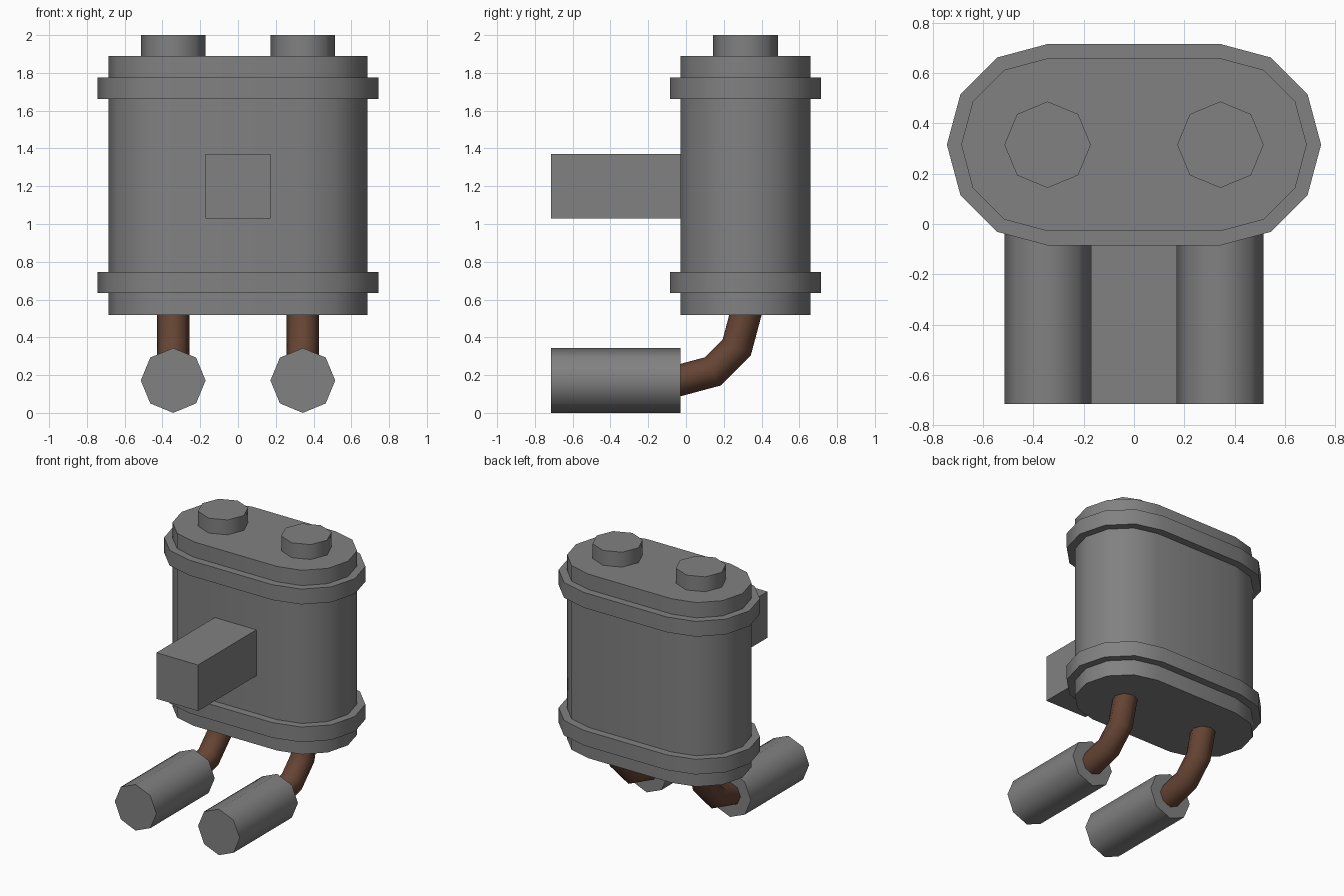
import bpy, bmesh, math
from mathutils import Vector

if "Cube" in bpy.data.objects:
    bpy.data.objects.remove(bpy.data.objects["Cube"])

U = 0.3432            # main radius unit
CY = 0.315            # depth of the tank centre
Y0, Y1 = -0.716, -0.029   # front and back of the nozzles


def material(name, rgb):
    m = bpy.data.materials.new(name)
    m.diffuse_color = (*rgb, 1)
    m.use_nodes = True
    m.node_tree.nodes["Principled BSDF"].inputs["Base Color"].default_value = m.diffuse_color
    return m


GREY = material("grey metal", (0.22, 0.22, 0.22))
BROWN = material("brown hose", (0.13, 0.058, 0.034))


def loft(name, rings, mat, angle=50, caps=True):
    """Skin a list of closed rings of points."""
    bm = bmesh.new()
    vs = [[bm.verts.new(p) for p in r] for r in rings]
    n = len(vs[0])
    for a, b in zip(vs, vs[1:]):
        for i in range(n):
            j = (i + 1) % n
            bm.faces.new((a[i], a[j], b[j], b[i]))
    if caps:
        bm.faces.new(vs[0][::-1])
        bm.faces.new(vs[-1])
    bmesh.ops.recalc_face_normals(bm, faces=bm.faces)
    me = bpy.data.meshes.new(name)
    bm.to_mesh(me)
    bm.free()
    me.materials.append(mat)
    ob = bpy.data.objects.new(name, me)
    bpy.context.collection.objects.link(ob)
    if angle:
        bpy.ops.object.select_all(action='DESELECT')
        ob.select_set(True)
        bpy.context.view_layer.objects.active = ob
        bpy.ops.object.shade_smooth_by_angle(angle=math.radians(angle))
    return ob


def stadium(r, z):
    pts = []
    for side in (1, -1):
        for k in range(7):
            a = math.radians(-90 + 30 * k)
            pts.append((side * (U + r * math.cos(a)), CY + side * r * math.sin(a), z))
    return pts


def circle(centre, r, u, v, n=8):
    c, u, v = Vector(centre), Vector(u), Vector(v)
    return [c + r * (math.cos(t) * u + math.sin(t) * v)
            for t in (2 * math.pi * k / n for k in range(n))]


# Tank with two raised bands
R, B = U, 0.4
profile = [(R, 0.517), (R, 0.634), (B, 0.634), (B, 0.747), (R, 0.747),
           (R, 1.661), (B, 1.661), (B, 1.775), (R, 1.775), (R, 1.889)]
loft("tank", [stadium(r, z) for r, z in profile], GREY)

# Square handle on the front
h = U / 2
loft("front_handle", [[(-h, y, 1.2 - h), (h, y, 1.2 - h), (h, y, 1.2 + h), (-h, y, 1.2 + h)]
                      for y in (Y0, Y1)], GREY, angle=0)

X, Y, Z = (1, 0, 0), (0, 1, 0), (0, 0, 1)
for side, s in (("left", -1), ("right", 1)):
    x = s * U
    # Cap on top
    loft(side + "_top_cap", [circle((x, CY, z), h, X, Y) for z in (1.889, 2.0)], GREY)
    # Nozzle pointing forward
    loft(side + "_nozzle", [circle((x, y, h), h, X, Z) for y in (Y0, Y1)], GREY)
    # Bent hose joining nozzle and tank
    rings = []
    for k in range(4):
        a = math.radians(30 * k)
        out = Vector((0, math.sin(a), -math.cos(a)))
        rings.append(circle(Vector((x, Y1, 0.517)) + U * out, h / 2, X, out))
    loft(side + "_hose", rings, BROWN, caps=False)
